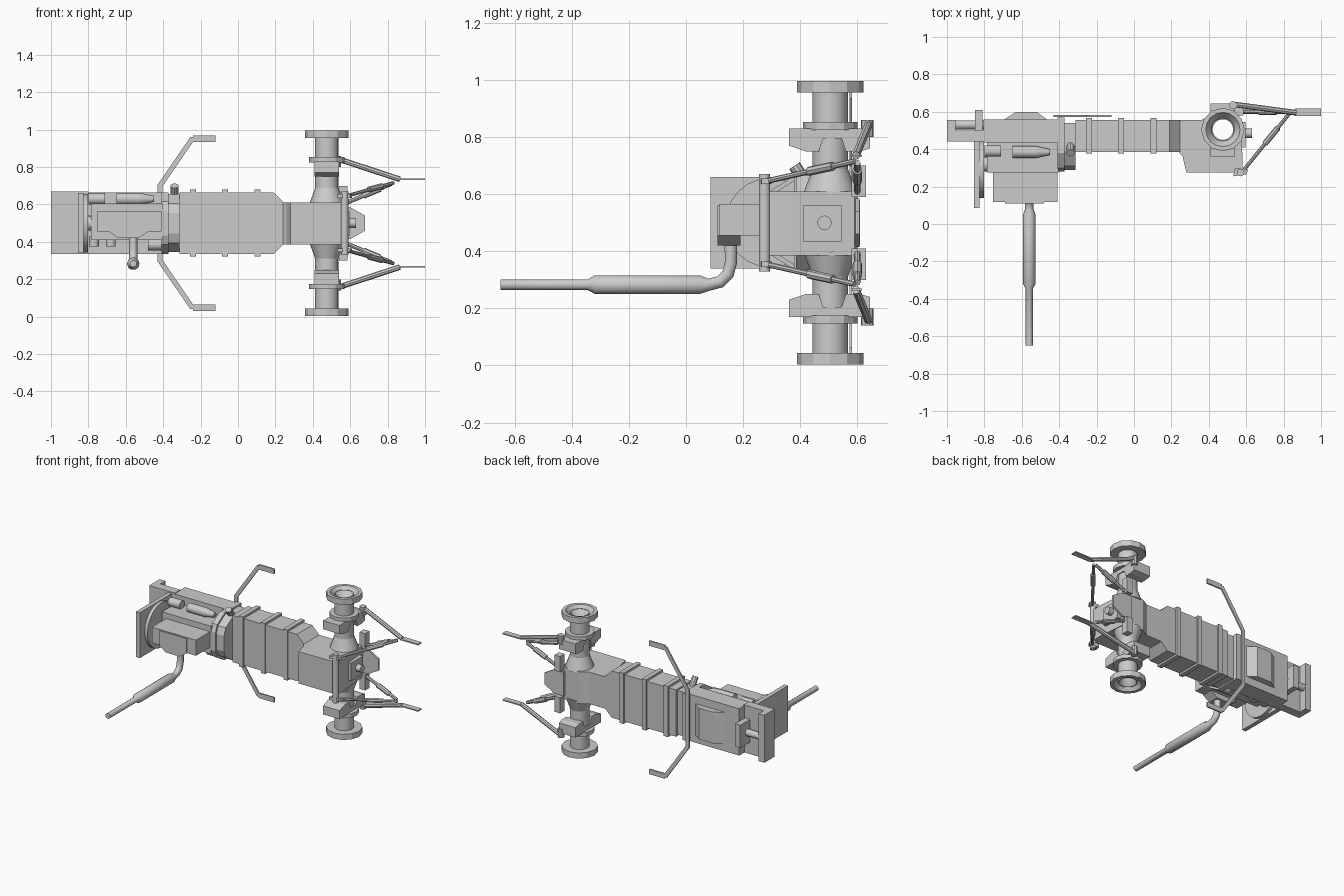
import bpy, bmesh
from mathutils import Vector

cube = bpy.data.objects.get("Cube")
if cube:
    bpy.data.objects.remove(cube, do_unlink=True)

MID = 0.5  # mirror plane height


def finish(name, bm, smooth=False):
    bmesh.ops.recalc_face_normals(bm, faces=bm.faces[:])
    me = bpy.data.meshes.new(name)
    bm.to_mesh(me)
    bm.free()
    ob = bpy.data.objects.new(name, me)
    bpy.context.collection.objects.link(ob)
    if smooth:
        bpy.ops.object.select_all(action='DESELECT')
        ob.select_set(True)
        bpy.context.view_layer.objects.active = ob
        bpy.ops.object.shade_smooth_by_angle()
    return ob


def prism(name, pts, axis, a, b):
    """Extrude a closed outline along an axis (0, 1 or 2) from a to b."""
    bm = bmesh.new()

    def place(p, d):
        co = list(p)
        co.insert(axis, d)
        return bm.verts.new(co)
    lo = [place(p, a) for p in pts]
    hi = [place(p, b) for p in pts]
    bm.faces.new(lo)
    bm.faces.new(hi)
    for i in range(len(pts)):
        j = (i + 1) % len(pts)
        bm.faces.new((lo[i], lo[j], hi[j], hi[i]))
    return finish(name, bm)


def box(name, x, y, z):
    return prism(name, [(x[0], y[0]), (x[1], y[0]), (x[1], y[1]), (x[0], y[1])], 2, *z)


def rod(name, p, q, r, r2=None, sides=16):
    p, q = Vector(p), Vector(q)
    d = q - p
    bm = bmesh.new()
    bmesh.ops.create_cone(bm, cap_ends=True, segments=sides, radius1=r,
                          radius2=r if r2 is None else r2, depth=d.length)
    bm.transform(d.to_track_quat('Z', 'Y').to_matrix().to_4x4())
    bmesh.ops.translate(bm, verts=bm.verts[:], vec=(p + q) / 2)
    return finish(name, bm, sides > 12)


def pipe(name, pts, r):
    """Round pipe through points, each with its own thickness factor."""
    cu = bpy.data.curves.new(name, 'CURVE')
    cu.dimensions = '3D'
    cu.bevel_depth = r
    cu.bevel_resolution = 3
    cu.use_fill_caps = True
    sp = cu.splines.new('POLY')
    sp.points.add(len(pts) - 1)
    for point, (x, y, z, f) in zip(sp.points, pts):
        point.co = (x, y, z, 1)
        point.radius = f
    ob = bpy.data.objects.new(name, cu)
    bpy.context.collection.objects.link(ob)


def cut(ob, cutter):
    cutter.hide_render = True
    mod = ob.modifiers.new("bore", 'BOOLEAN')
    mod.object = cutter
    mod.operation = 'DIFFERENCE'
    mod.solver = 'EXACT'
    bpy.context.view_layer.objects.active = ob
    bpy.ops.object.modifier_apply(modifier=mod.name)


# Front frame and axle support
box("front_plate", (-1, -.80), (.44, .50), (.335, .67))
box("front_bumper", (-1, -.955), (.50, .555), (.335, .67))
box("front_bracket", (-.85, -.81), (.50, .61), (.42, .58))
rod("front_pivot", (-.96, .53, MID), (-.78, .53, MID), .024)

# Radiator and fan shroud
box("radiator", (-.855, -.825), (.085, .44), (.34, .66))
rod("fan_shroud", (-.826, .295, MID), (-.803, .295, MID), .157, sides=24)
rod("fan_shaft", (-.81, .32, MID), (-.78, .32, MID), .04)

# Engine
box("engine_frame", (-.805, -.405), (.435, .558), (.335, .665))
box("engine_block", (-.785, -.405), (.275, .44), (.41, .605))
box("valve_cover", (-.755, -.41), (.118, .28), (.455, .565))
prism("oil_pan", [(-.70, .555), (-.46, .555), (-.52, .60), (-.63, .60)], 2, .39, .61)
rod("generator", (-.80, .39, .63), (-.71, .39, .63), .03)
rod("starter_body", (-.65, .385, .63), (-.52, .385, .63), .031)
rod("starter_nose", (-.52, .385, .63), (-.45, .385, .63), .031, .016)
rod("oil_filter", (-.77, .37, .375), (-.77, .37, .43), .026)
rod("fuel_filter", (-.68, .37, .375), (-.68, .37, .42), .026)
rod("pump", (-.48, .36, .385), (-.41, .36, .385), .03)

# Exhaust
prism("exhaust_manifold", [(-.69, .56), (-.48, .56), (-.48, .455), (-.53, .42),
                           (-.64, .42), (-.69, .455)], 1, .11, .19)
EX = -.56
pipe("exhaust_pipe", [(EX, .157, .45, 1), (EX, .157, .36, 1), (EX, .147, .32, 1),
                      (EX, .12, .293, 1), (EX, .08, .283, 1), (EX, .05, .283, 1.5),
                      (EX, -.32, .283, 1.5), (EX, -.345, .283, .85),
                      (EX, -.65, .283, .85)], .0225)

# Clutch housing: rounded above, square below
for name, x0, x1, h, top, low in (("clutch_flange", -.41, -.372, .165, .28, .57),
                                  ("clutch_housing", -.372, -.312, .155, .29, .54)):
    c = .05
    prism(name, [(low, MID - h), (low, MID + h), (top + 2 * c, MID + h),
                 (top + .4 * c, MID + h - c), (top, MID + h - 2 * c),
                 (top, MID - h + 2 * c), (top + .4 * c, MID - h + c),
                 (top + 2 * c, MID - h)], 0, x0, x1)

# Gearbox with ribs
prism("gearbox", [(-.312, .335), (.19, .335), (.25, .395), (.25, .605),
                  (.19, .665), (-.312, .665)], 1, .385, .556)
for i, x in enumerate((-.24, -.07, .105)):
    box(f"gearbox_rib_{i + 1}", (x - .016, x + .016), (.378, .568), (.322, .68))

# Rear centre housing
housing = prism("rear_housing", [(.24, .385), (.26, .36), (.28, .275), (.58, .275),
                                 (.58, .37), (.56, .59), (.42, .59), (.36, .556),
                                 (.24, .556)], 2, .385, .61)
box("takeoff_plate", (.55, .595), (.41, .545), (.435, .56))
rod("takeoff_shaft", (.59, .485, MID), (.63, .485, MID), .025)
prism("drawbar_plate", [(.53, .415), (.60, .415), (.68, .46), (.68, .54),
                        (.60, .585), (.53, .585)], 1, .593, .607)
rod("lift_shaft", (.57, .275, .33), (.57, .275, .67), .02)

# Hollow rear axle, mirrored about the middle height
AX, AY = .475, .505
bore = rod("axle_bore", (AX, AY, -.1), (AX, AY, 1.1), .055, sides=24)
cut(housing, bore)
for side, s in (("left", -1), ("right", 1)):
    def at(h):
        return MID + s * h

    def span(a, b):
        return tuple(sorted((at(a), at(b))))

    parts = [
        rod(f"axle_trumpet_{side}", (AX, AY, at(.10)), (AX, AY, at(.19)), .095, .062),
        rod(f"axle_tube_{side}", (AX, AY, at(.18)), (AX, AY, at(.48)), .062, sides=20),
        rod(f"wheel_flange_{side}", (AX, AY, at(.456)), (AX, AY, at(.496)), .116, sides=12),
        rod(f"brake_collar_{side}", (AX, AY, at(.325)), (AX, AY, at(.353)), .095, sides=12),
        prism(f"brake_housing_{side}",
              [(.36, at(.33)), (.645, at(.33)), (.645, at(.26)), (.61, at(.25)),
               (.56, at(.25)), (.545, at(.295)), (.48, at(.295)), (.465, at(.25)),
               (.42, at(.25)), (.36, at(.27))], 0, .41, .54),
    ]
    recess = rod(f"flange_recess_{side}", (AX, AY, at(.44)), (AX, AY, at(.50)), .05, .095)
    for part in parts:
        cut(part, bore)
    cut(parts[2], recess)
    bpy.data.objects.remove(recess, do_unlink=True)

    # Linkage
    joint = (.865, .595, at(.235))
    rod(f"lower_arm_{side}", (.53, .64, at(.345)), joint, .015, sides=8)
    rod(f"arm_pivot_{side}", (.53, .635, at(.30)), (.53, .635, at(.36)), .022, sides=10)
    box(f"hitch_plate_{side}", (.86, 1), (.577, .617), span(.230, .238))
    rod(f"lift_rod_{side}", (.58, .28, at(.145)), (.83, .59, at(.215)), .010, sides=8)
    rod(f"lift_screw_{side}", (.70, .43, at(.18)), (.77, .515, at(.198)), .016, sides=8)
    rod(f"check_link_{side}", (.56, .60, at(.10)), (.82, .60, at(.21)), .011, sides=8)
    rod(f"check_sleeve_{side}", (.67, .60, at(.147)), (.76, .60, at(.185)), .017, sides=8)
    prism(f"lift_arm_{side}", [(.53, .255), (.60, .265), (.61, .29), (.54, .30)],
          2, *span(.135, .155))
    box(f"link_bracket_{side}", (.54, .585), (.58, .63), span(.09, .20))

    # Footrest support
    prism(f"footrest_bar_{side}",
          [(-.43, at(0)), (-.43, at(.205)), (-.255, at(.46)), (-.12, at(.46)),
           (-.12, at(.435)), (-.24, at(.435)), (-.405, at(.195)), (-.405, at(0))],
          1, .572, .582)
    box(f"footrest_edge_{side}", (-.24, -.12), (.572, .582), span(.453, .470))

bpy.data.objects.remove(bore, do_unlink=True)

# Filler on the clutch housing
rod("filler_neck", (-.34, .42, .64), (-.34, .38, .70), .022, sides=10)
